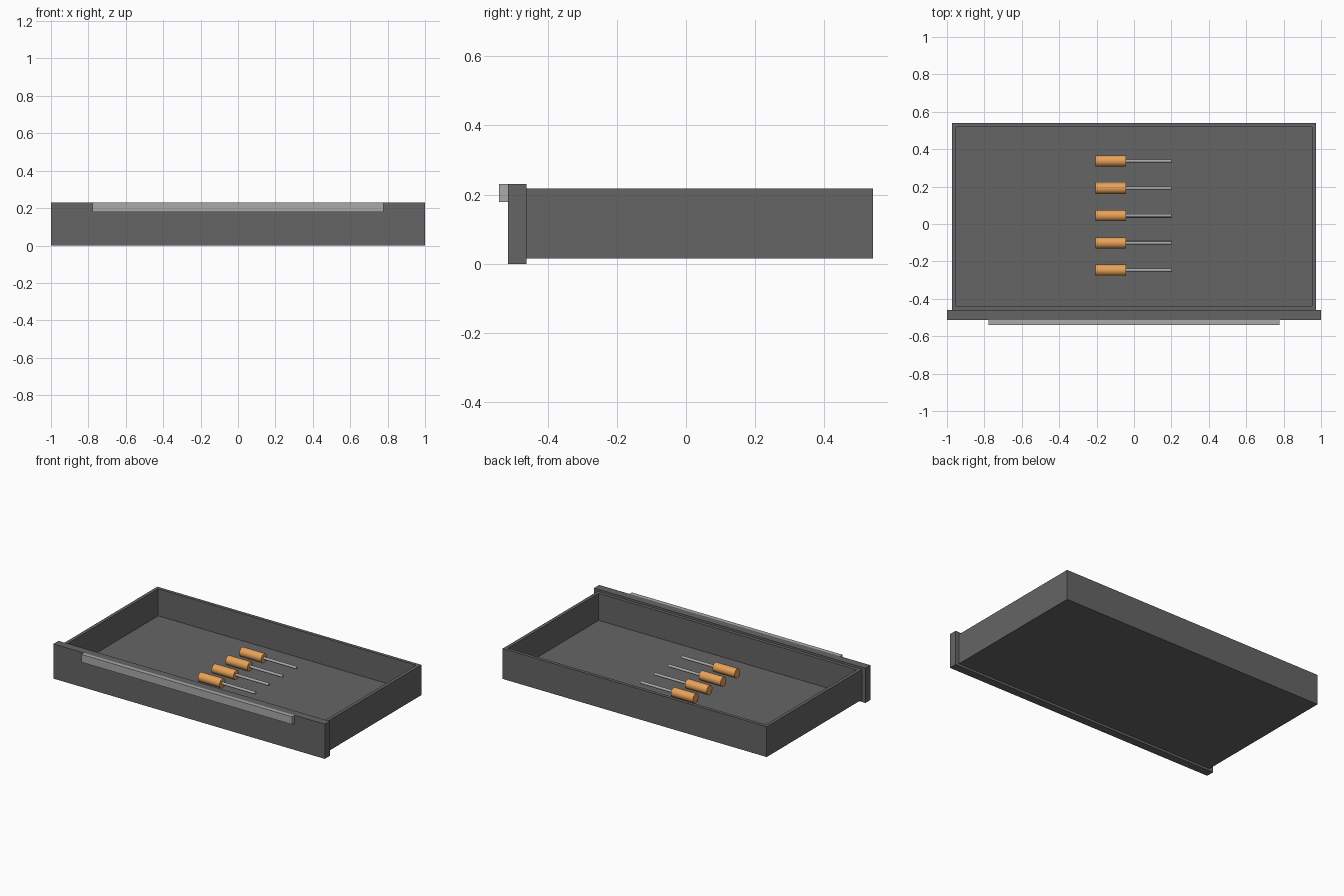
import bpy, bmesh, math
from mathutils import Matrix, Vector

if "Cube" in bpy.data.objects:
    bpy.data.objects.remove(bpy.data.objects["Cube"])


def material(name, rgb):
    m = bpy.data.materials.new(name)
    m.diffuse_color = (*rgb, 1)
    m.use_nodes = True
    m.node_tree.nodes["Principled BSDF"].inputs["Base Color"].default_value = m.diffuse_color
    return m


DARK = material("dark_grey", (0.13, 0.13, 0.13))
STEEL = material("steel", (0.4, 0.4, 0.4))
WOOD = material("orange_wood", (0.8, 0.36, 0.1))


def finish(bm, name, mat):
    me = bpy.data.meshes.new(name)
    bm.to_mesh(me)
    bm.free()
    me.materials.append(mat)
    ob = bpy.data.objects.new(name, me)
    bpy.context.collection.objects.link(ob)
    return ob


def box_mesh(lo, hi):
    bm = bmesh.new()
    lo, hi = Vector(lo), Vector(hi)
    bmesh.ops.create_cube(bm, size=1, matrix=Matrix.Translation((lo + hi) / 2)
                          @ Matrix.Diagonal((*(hi - lo), 1)))
    return bm


def rod(name, x0, x1, y, z, r, sides, mat):
    bm = bmesh.new()
    bmesh.ops.create_cone(bm, cap_ends=True, segments=sides, radius1=r, radius2=r, depth=x1 - x0,
                          matrix=Matrix.Translation(((x0 + x1) / 2, y, z))
                          @ Matrix.Rotation(math.pi / 2, 4, 'Y'))
    ob = finish(bm, name, mat)
    bpy.context.view_layer.objects.active = ob
    ob.select_set(True)
    bpy.ops.object.shade_smooth_by_angle(angle=math.radians(40))
    ob.select_set(False)


# Tray: a box whose top is inset and pushed down to the floor
WALL, FLOOR = 0.022, 0.022
bm = box_mesh((-0.973, -0.461, 0.015), (0.973, 0.54, 0.217))
bm.faces.ensure_lookup_table()
top = max(bm.faces, key=lambda f: f.calc_center_median().z)
bmesh.ops.inset_region(bm, faces=[top], thickness=WALL, use_even_offset=True)
inner = bmesh.ops.extrude_discrete_faces(bm, faces=[top])["faces"][0]
bmesh.ops.translate(bm, verts=inner.verts, vec=(0, 0, 0.015 + FLOOR - 0.217))
finish(bm, "drawer_tray", DARK)

# Front panel and its pull bar
finish(box_mesh((-1, -0.514, 0), (1, -0.461, 0.231)), "front_panel", DARK)
finish(box_mesh((-0.777, -0.54, 0.179), (0.777, -0.514, 0.231)), "pull_bar", STEEL)

# Row of screwdrivers lying on the floor
for i in range(5):
    y = 0.337 - 0.146 * i
    rod(f"screwdriver_grip_{i + 1}", -0.205, -0.044, y, 0.067, 0.03, 32, WOOD)
    rod(f"screwdriver_shaft_{i + 1}", -0.044, 0.2, y, 0.067, 0.009, 24, STEEL)
